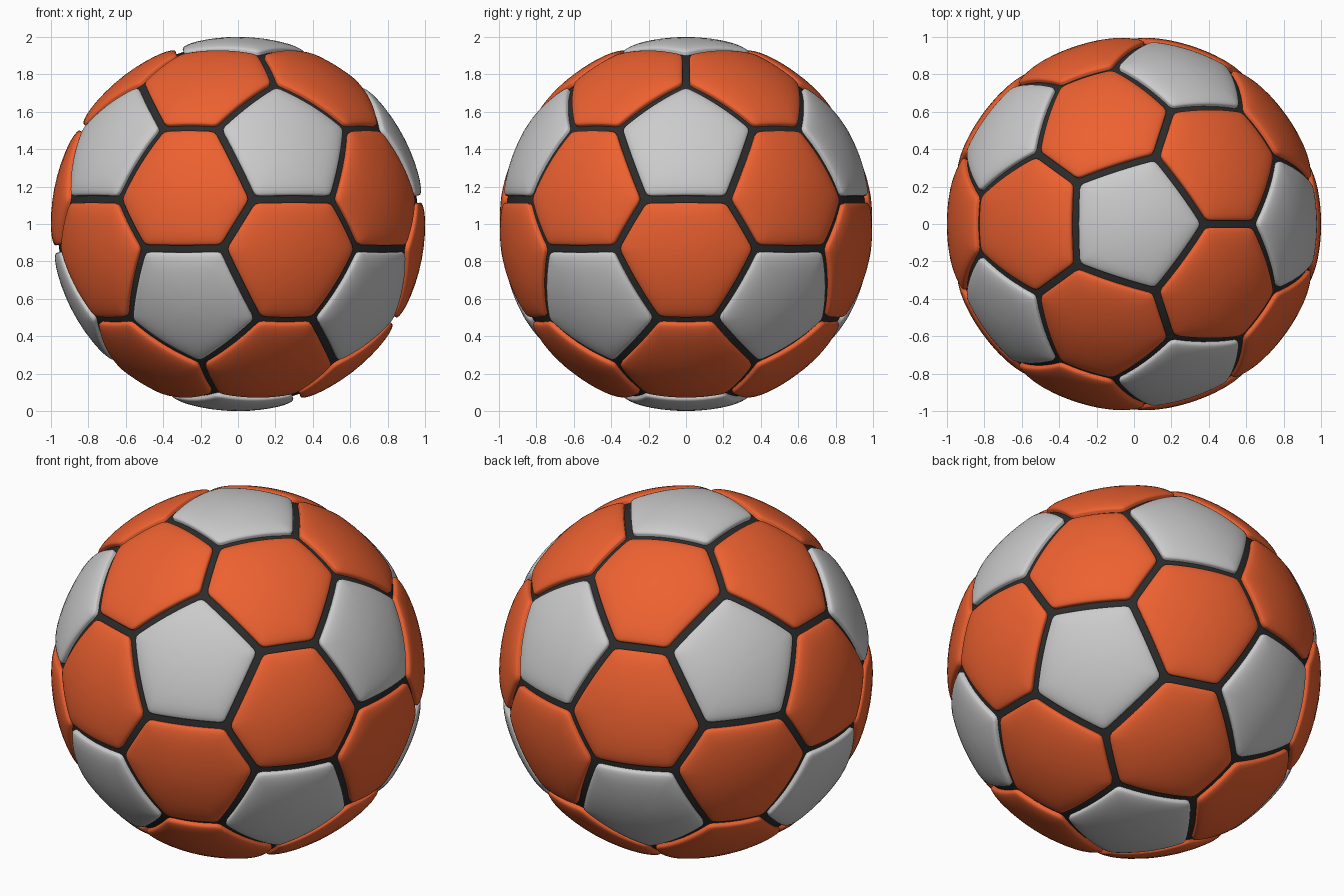
import bpy, bmesh, math
from itertools import combinations, permutations
from mathutils import Vector

if "Cube" in bpy.data.objects:
    bpy.data.objects.remove(bpy.data.objects["Cube"])

CUT = 0.372      # where each icosahedron edge is truncated
GAP = 0.018      # half seam width, in the flat panel
CENTRE = Vector((0, 0, 1))

# radial rows of a panel: (fraction from middle to rim, sphere radius)
ROWS = [(0.2, 1), (0.4, 1), (0.58, 1), (0.72, 0.9995), (0.82, 0.998),
        (0.9, 0.995), (0.96, 0.991), (0.99, 0.986), (1.0, 0.98), (1.0, 0.945)]


def material(name, rgb):
    m = bpy.data.materials.new(name)
    m.diffuse_color = (*rgb, 1)
    m.use_nodes = True
    m.node_tree.nodes["Principled BSDF"].inputs["Base Color"].default_value = m.diffuse_color
    return m


def outline(corners):
    """Sort corners around their middle, inset for the seam, round the corners."""
    mid = sum(corners, Vector()) / len(corners)
    n = mid.normalized()
    x = (corners[0] - mid).normalized()
    y = n.cross(x)
    cs = sorted(corners, key=lambda c: math.atan2((c - mid).dot(y), (c - mid).dot(x)))
    k = len(cs)
    inset = []
    for i, c in enumerate(cs):
        u, v = (cs[i - 1] - c).normalized(), (cs[(i + 1) % k] - c).normalized()
        inset.append(c + (u + v) * GAP / math.sin(u.angle(v)))
    pts = []
    for i, c in enumerate(inset):
        nxt, after = inset[(i + 1) % k], (nxt_dir := (inset[(i + 1) % k] - c).normalized())
        prev_dir = (inset[i - 1] - c).normalized()
        a, b = c + prev_dir * 0.02, c + nxt_dir * 0.02
        pts += [a, (a + 2 * c + b) / 4, b]
        end = nxt - nxt_dir * 0.02
        pts += [b.lerp(end, j / 8) for j in range(1, 8)]
    return mid, pts


def add_panel(bm, corners):
    mid, pts = outline(corners)
    top = bm.verts.new(mid.normalized() + CENTRE)
    prev = None
    for f, r in ROWS:
        ring = [bm.verts.new(mid.lerp(p, f).normalized() * r + CENTRE) for p in pts]
        for i in range(len(ring)):
            j = (i + 1) % len(ring)
            if prev:
                bm.faces.new((prev[i], ring[i], ring[j], prev[j]))
            else:
                bm.faces.new((top, ring[i], ring[j]))
        prev = ring


def panel_object(name, panels, mat=None):
    bm = bmesh.new()
    for corners in panels:
        add_panel(bm, corners)
    me = bpy.data.meshes.new(name)
    bm.to_mesh(me)
    bm.free()
    ob = bpy.data.objects.new(name, me)
    bpy.context.collection.objects.link(ob)
    if mat:
        me.materials.append(mat)
    bpy.context.view_layer.objects.active = ob
    bpy.ops.object.select_all(action='DESELECT')
    ob.select_set(True)
    bpy.ops.object.shade_smooth_by_angle(angle=math.radians(45))
    return ob


# icosahedron points with one at the top and an upper neighbour towards +x
h, w = 1 / math.sqrt(5), 2 / math.sqrt(5)
ico = [Vector((0, 0, 1)), Vector((0, 0, -1))]
for k in range(5):
    a = math.radians(72 * k)
    b = a + math.radians(36)
    ico.append(Vector((w * math.cos(a), w * math.sin(a), h)))
    ico.append(Vector((w * math.cos(b), w * math.sin(b), -h)))


def near(p, q):
    return p is not q and (p - q).length < 1.2


pentagons = [[p.lerp(q, CUT) for q in ico if near(p, q)] for p in ico]
hexagons = [[p.lerp(q, CUT) for p, q in permutations(t, 2)]
            for t in combinations(ico, 3)
            if all(near(p, q) for p, q in combinations(t, 2))]

# outer panels
panel_object("pentagon_panels", pentagons)
panel_object("hexagon_panels", hexagons, material("orange", (0.85, 0.12, 0.03)))

# dark inner ball that shows in the seams
bpy.ops.mesh.primitive_uv_sphere_add(segments=96, ring_count=48, radius=0.965, location=CENTRE)
ball = bpy.context.object
ball.name = "inner_ball"
ball.data.materials.append(material("seam_black", (0.025, 0.025, 0.025)))
bpy.ops.object.shade_smooth()
